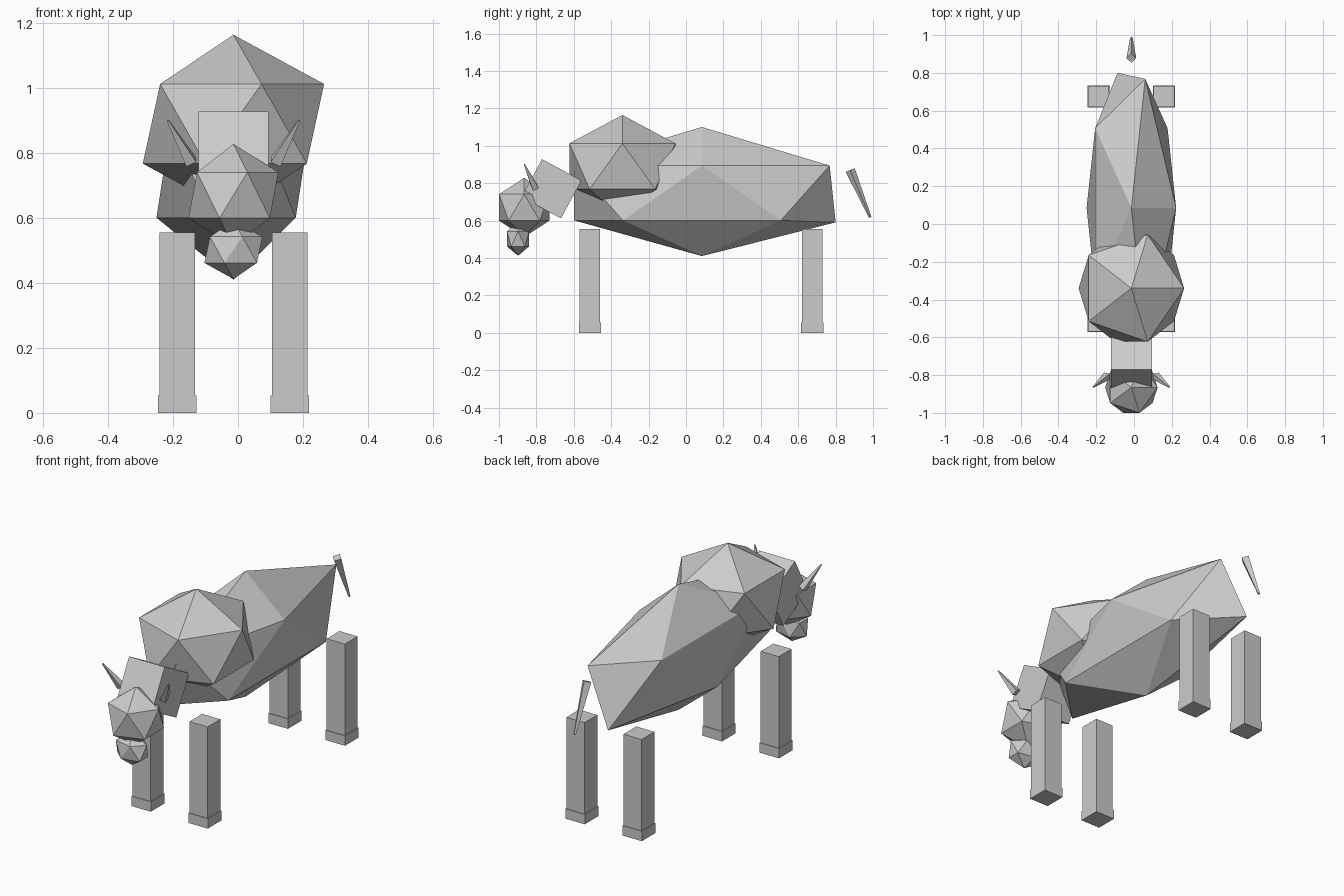
import bpy
import math
from mathutils import Vector

MID = -0.014  # symmetry plane of the animal

cube = bpy.data.objects.get("Cube")
if cube:
    bpy.data.objects.remove(cube, do_unlink=True)

grey = bpy.data.materials.new("plain grey")
grey.use_nodes = True
grey.diffuse_color = (0.6, 0.6, 0.6, 1)
grey.node_tree.nodes["Principled BSDF"].inputs["Base Color"].default_value = (0.6, 0.6, 0.6, 1)


def finish(name):
    obj = bpy.context.object
    obj.name = name
    obj.data.materials.append(grey)
    return obj


def faceted_ball(name, center, radii):
    bpy.ops.mesh.primitive_ico_sphere_add(subdivisions=1, radius=1, location=center)
    obj = finish(name)
    obj.scale = radii
    return obj


def block(name, center, size, tilt=0):
    bpy.ops.mesh.primitive_cube_add(size=1, location=center, rotation=(tilt, 0, 0))
    obj = finish(name)
    obj.scale = size
    return obj


def spike(name, base, tip, base_radius, tip_radius):
    base, tip = Vector(base), Vector(tip)
    axis = tip - base
    bpy.ops.mesh.primitive_cone_add(vertices=4, radius1=base_radius, radius2=tip_radius,
                                    depth=axis.length, location=(base + tip) / 2)
    obj = finish(name)
    obj.rotation_euler = axis.to_track_quat('Z', 'Y').to_euler()
    return obj


# Body, with the upper ring lowered and the rump pushed back a little
body = faceted_ball("body", (MID, 0.085, 0.755), (0.265, 0.803, 0.345))
for v in body.data.vertices:
    if 0.3 < v.co.z < 0.6:
        v.co.z -= 0.045
    if v.co.z < 0 and v.co.y > 0.8:
        v.co.y += 0.04
        v.co.z -= 0.03

# Shoulder hump, head and muzzle
faceted_ball("shoulder_hump", (MID, -0.34, 0.89), (0.312, 0.333, 0.274))
faceted_ball("head", (MID, -0.865, 0.67), (0.155, 0.158, 0.158))
faceted_ball("muzzle", (MID, -0.898, 0.502), (0.1, 0.07, 0.09))

# Neck block tilted down toward the head
block("neck", (MID, -0.719, 0.77), (0.216, 0.24, 0.23), math.radians(-28.5))

# Legs, hooves and horns
for side, s in (("left", 1), ("right", -1)):
    x = MID + s * 0.173
    for end, y in (("front", -0.514), ("rear", 0.675)):
        block(f"{end}_{side}_leg", (x, y, 0.29), (0.11, 0.11, 0.53))
        block(f"{end}_{side}_hoof", (x, y, 0.027), (0.118, 0.118, 0.054))
    spike(f"{side}_horn", (MID + s * 0.13, -0.805, 0.772), (MID + s * 0.202, -0.864, 0.9),
          0.024, 0.004)

# Tail
spike("tail", (MID, 0.878, 0.87), (MID, 0.985, 0.617), 0.026, 0.007)
